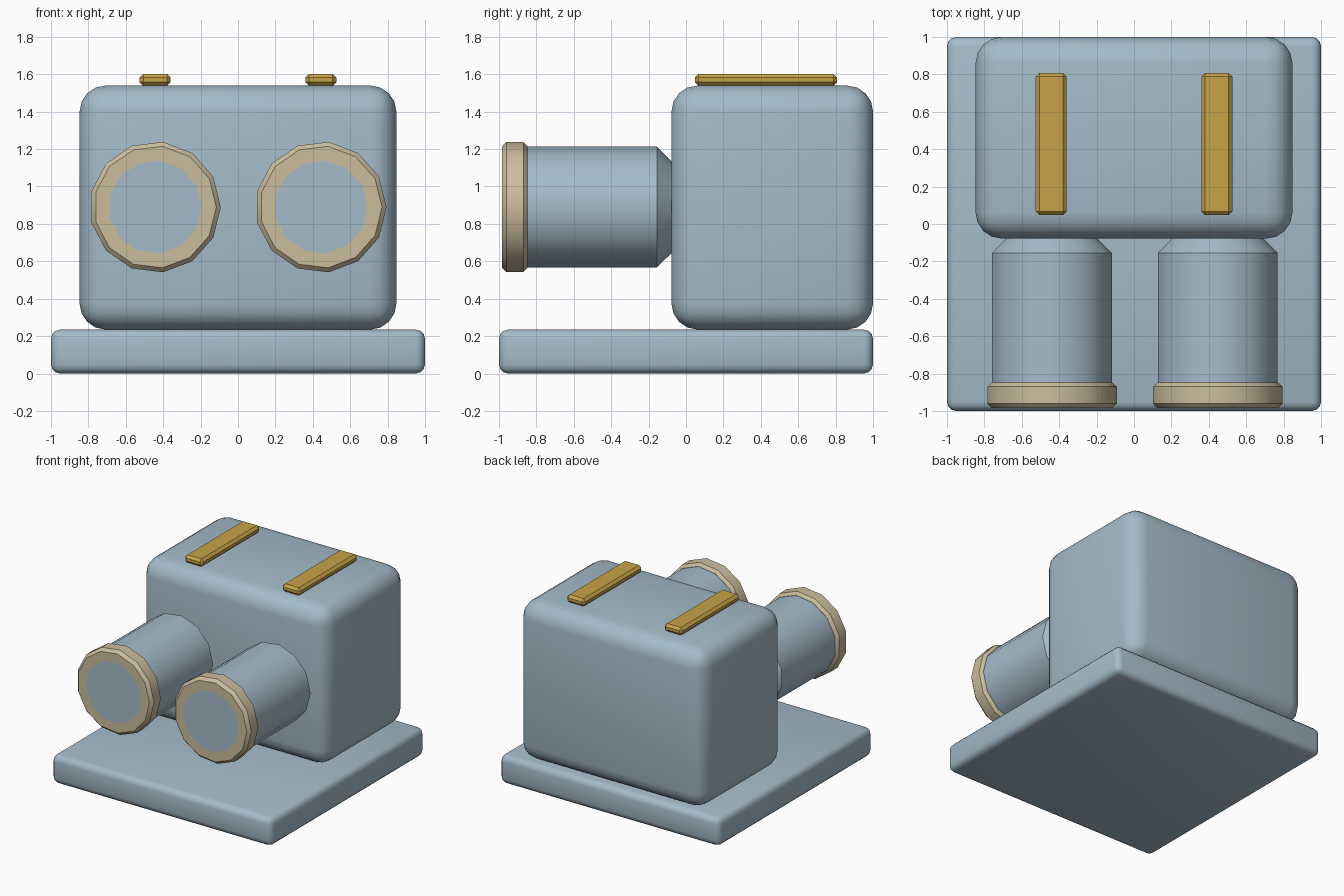
import bpy, bmesh, math

if "Cube" in bpy.data.objects:
    bpy.data.objects.remove(bpy.data.objects["Cube"])


def material(name, rgb):
    m = bpy.data.materials.new(name)
    m.diffuse_color = (*rgb, 1)
    m.use_nodes = True
    m.node_tree.nodes["Principled BSDF"].inputs["Base Color"].default_value = m.diffuse_color
    return m


BLUE = material("pale_blue", (0.37, 0.50, 0.59))
TAN = material("warm_tan", (0.60, 0.51, 0.34))
GOLD = material("gold", (0.57, 0.37, 0.065))


def finish(name, bm, mats, angle):
    bmesh.ops.recalc_face_normals(bm, faces=bm.faces)
    mesh = bpy.data.meshes.new(name)
    bm.to_mesh(mesh)
    bm.free()
    for m in mats:
        mesh.materials.append(m)
    ob = bpy.data.objects.new(name, mesh)
    bpy.context.collection.objects.link(ob)
    bpy.ops.object.select_all(action='DESELECT')
    bpy.context.view_layer.objects.active = ob
    ob.select_set(True)
    bpy.ops.object.shade_smooth_by_angle(angle=math.radians(angle))
    return ob


def rounded_box(name, lo, hi, bevel, segments, mat, angle=40):
    bm = bmesh.new()
    bmesh.ops.create_cube(bm, size=1)
    for v in bm.verts:
        v.co = [(l + h) / 2 + c * (h - l) for l, h, c in zip(lo, hi, v.co)]
    bmesh.ops.bevel(bm, geom=bm.edges[:], offset=bevel, segments=segments,
                    profile=0.5, affect='EDGES')
    return finish(name, bm, [mat], angle)


def lathe(name, cx, cz, profile, mats, cap_inset=0, sides=13):
    """Loft 13-sided rings along y from (y, radius) pairs, capped at both ends."""
    bm = bmesh.new()
    rings = []
    for y, r in profile:
        rings.append([bm.verts.new((cx + r * math.cos(2 * math.pi * i / sides), y,
                                    cz + r * math.sin(2 * math.pi * i / sides)))
                      for i in range(sides)])
    for a, b in zip(rings, rings[1:]):
        for i in range(sides):
            j = (i + 1) % sides
            bm.faces.new((a[i], a[j], b[j], b[i]))
    front = bm.faces.new(rings[0])
    bm.faces.new(rings[-1])
    if cap_inset:
        # glass disc inset flush in the front cap
        bm.normal_update()
        bmesh.ops.inset_region(bm, faces=[front], thickness=cap_inset)
        front.material_index = 1
    return finish(name, bm, mats, 35)


# Base slab and main housing
rounded_box("base_plate", (-1, -1, 0), (1, 1, 0.235), 0.05, 3, BLUE)
rounded_box("housing", (-0.847, -0.078, 0.235), (0.847, 1, 1.54), 0.14, 4, BLUE)

# Twin barrels with rims, and a top strip above each
for side, x in (("left", -0.443), ("right", 0.443)):
    lathe(side + "_barrel", x, 0.89,
          [(-0.95, 0.325), (-0.155, 0.325), (-0.07, 0.24)], [BLUE])
    lathe(side + "_rim", x, 0.89,
          [(-0.985, 0.327), (-0.96, 0.351), (-0.87, 0.351), (-0.848, 0.327)],
          [TAN, BLUE], cap_inset=0.078)
    rounded_box(side + "_top_strip", (x - 0.083, 0.047, 1.538),
                (x + 0.083, 0.808, 1.602), 0.02, 1, GOLD, 30)
